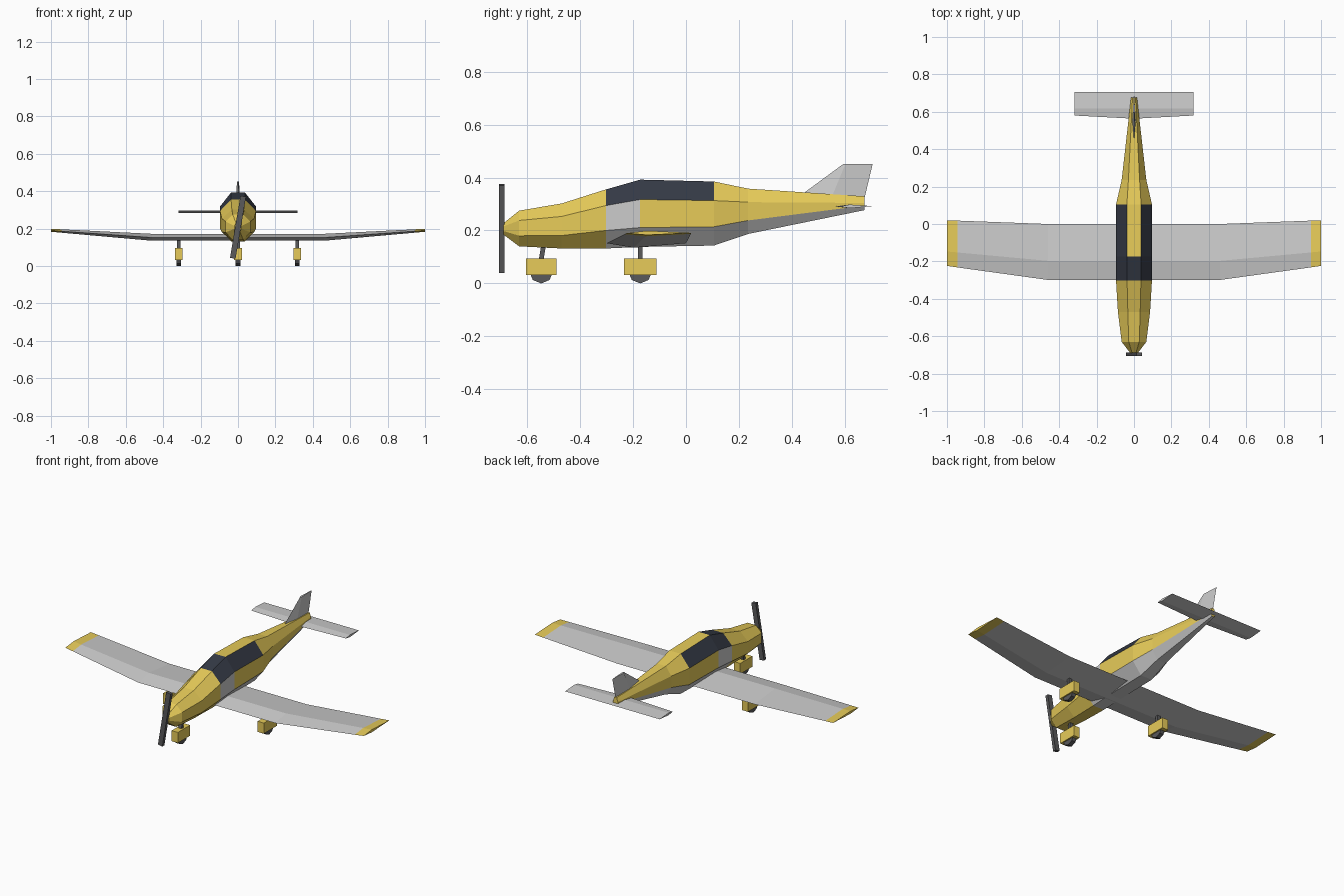
import bpy, bmesh, math
from mathutils import Matrix, Vector

if "Cube" in bpy.data.objects:
    bpy.data.objects.remove(bpy.data.objects["Cube"])


def material(name, rgb):
    m = bpy.data.materials.new(name)
    m.diffuse_color = (*rgb, 1)
    m.use_nodes = True
    m.node_tree.nodes["Principled BSDF"].inputs["Base Color"].default_value = m.diffuse_color
    return m


GOLD = material("gold_paint", (0.8, 0.6, 0.1))
GLASS = material("dark_glass", (0.035, 0.042, 0.06))
BLACK = material("black_rubber", (0.1, 0.1, 0.105))
GREY = material("grey_paint", (0.8, 0.8, 0.8))


def finish(name, bm, mats):
    bmesh.ops.recalc_face_normals(bm, faces=bm.faces)
    me = bpy.data.meshes.new(name)
    bm.to_mesh(me)
    bm.free()
    for m in mats:
        me.materials.append(m)
    ob = bpy.data.objects.new(name, me)
    bpy.context.collection.objects.link(ob)
    return ob


def loft(name, rings, mats, pick=lambda i, j: 0, ends=(0, 0)):
    """Skin a list of rings; pick(segment, side) chooses the material slot."""
    bm = bmesh.new()
    vs = [[bm.verts.new(p) for p in r] for r in rings]
    n = len(rings[0])
    for i in range(len(vs) - 1):
        for j in range(n):
            k = (j + 1) % n
            f = bm.faces.new((vs[i][j], vs[i][k], vs[i + 1][k], vs[i + 1][j]))
            f.material_index = pick(i, j)
    for ring, slot in ((vs[0], ends[0]), (vs[-1], ends[1])):
        bm.faces.new(ring).material_index = slot
    return finish(name, bm, mats)


def box(name, lo, hi, mat):
    lo, hi = Vector(lo), Vector(hi)
    bm = bmesh.new()
    bmesh.ops.create_cube(bm, size=1, matrix=Matrix.Translation((lo + hi) / 2)
                          @ Matrix.Diagonal((*(hi - lo), 1)))
    return finish(name, bm, [mat])


# Fuselage: y, z of top / upper ridge / lower ridge / bottom, half width of flats / sides
stations = [
    (-0.69, 0.227, 0.215, 0.198, 0.185, 0.010, 0.020),
    (-0.63, 0.275, 0.238, 0.180, 0.140, 0.028, 0.066),
    (-0.47, 0.302, 0.253, 0.181, 0.132, 0.033, 0.086),
    (-0.303, 0.355, 0.294, 0.200, 0.132, 0.037, 0.096),
    (-0.173, 0.392, 0.317, 0.211, 0.138, 0.038, 0.097),
    (0.105, 0.385, 0.313, 0.214, 0.143, 0.038, 0.096),
    (0.235, 0.358, 0.307, 0.238, 0.187, 0.030, 0.066),
    (0.675, 0.329, 0.304, 0.294, 0.277, 0.008, 0.016),
]
rings = [[(a, y, t), (w, y, u), (w, y, l), (a, y, b),
          (-a, y, b), (-w, y, l), (-w, y, u), (-a, y, t)]
         for y, t, u, l, b, a, w in stations]


def fuselage_paint(i, j):
    if i in (3, 4) and j in (0, 6):      # canopy side windows
        return 1
    if i == 3 and j == 7:                # windscreen
        return 1
    if i >= 3 and j in (2, 3, 4):        # grey belly
        return 2
    if i == 3 and j in (1, 5):           # grey door panel
        return 2
    return 0


loft("fuselage", rings, [GOLD, GLASS, GREY], fuselage_paint)


# Wing: x, then (y, z) of leading edge, top ridge, trailing edge, bottom ridge
half_wing = [
    (0.46, (-0.299, 0.152), (-0.197, 0.172), (0.0, 0.152), (-0.197, 0.135)),
    (0.945, (-0.232, 0.186), (-0.152, 0.196), (0.018, 0.187), (-0.152, 0.178)),
    (1.0, (-0.224, 0.190), (-0.147, 0.199), (0.020, 0.191), (-0.147, 0.183)),
]
spans = [(-s[0], *s[1:]) for s in reversed(half_wing)] + half_wing
loft("wing", [[(x, *p) for p in pts] for x, *pts in spans], [GREY, GOLD],
     lambda i, j: 1 if i in (0, 4) else 0, (1, 1))

# Tailplane
tail = [(-0.317, 0.58), (0, 0.563), (0.317, 0.58)]
loft("tailplane", [[(x, f, 0.291), (x, 0.618, 0.298), (x, 0.705, 0.292), (x, 0.618, 0.284)]
                   for x, f in tail], [GREY])

# Fin
loft("fin", [[(0, 0.44, 0.338), (0.01, 0.55, 0.325), (0, 0.675, 0.325), (-0.01, 0.55, 0.325)],
             [(0, 0.594, 0.451), (0.006, 0.602, 0.451), (0, 0.705, 0.451), (-0.006, 0.602, 0.451)]],
     [GREY])

# Propeller
prop = box("propeller", (-0.015, -0.01, -0.168), (0.015, 0.01, 0.168), BLACK)
prop.rotation_euler = (0, math.radians(9.5), 0)
prop.location = (0, -0.696, 0.207)

# Undercarriage: name, x, y, height of strut top, strut lean
for name, x, y, top, lean in (("nose", 0, -0.547, 0.15, 0.01),
                              ("left", -0.317, -0.173, 0.15, 0),
                              ("right", 0.317, -0.173, 0.15, 0)):
    h = 0.058 if name == "nose" else 0.062
    box(name + "_wheel_fairing", (x - 0.021, y - h, 0.031), (x + 0.021, y + h, 0.095), GOLD)
    loft(name + "_strut", [[(x + sx * 0.01, y + d + sy * 0.009, z)
                            for sx, sy in ((-1, -1), (1, -1), (1, 1), (-1, 1))]
                           for z, d in ((0.09, 0), (top, lean))], [BLACK])
    bm = bmesh.new()
    bmesh.ops.create_cone(bm, cap_ends=True, segments=8, radius1=0.045, radius2=0.045,
                          depth=0.026, matrix=Matrix.Translation((x, y, 0.045))
                          @ Matrix.Rotation(math.pi / 2, 4, 'Y'))
    finish(name + "_wheel", bm, [BLACK])
